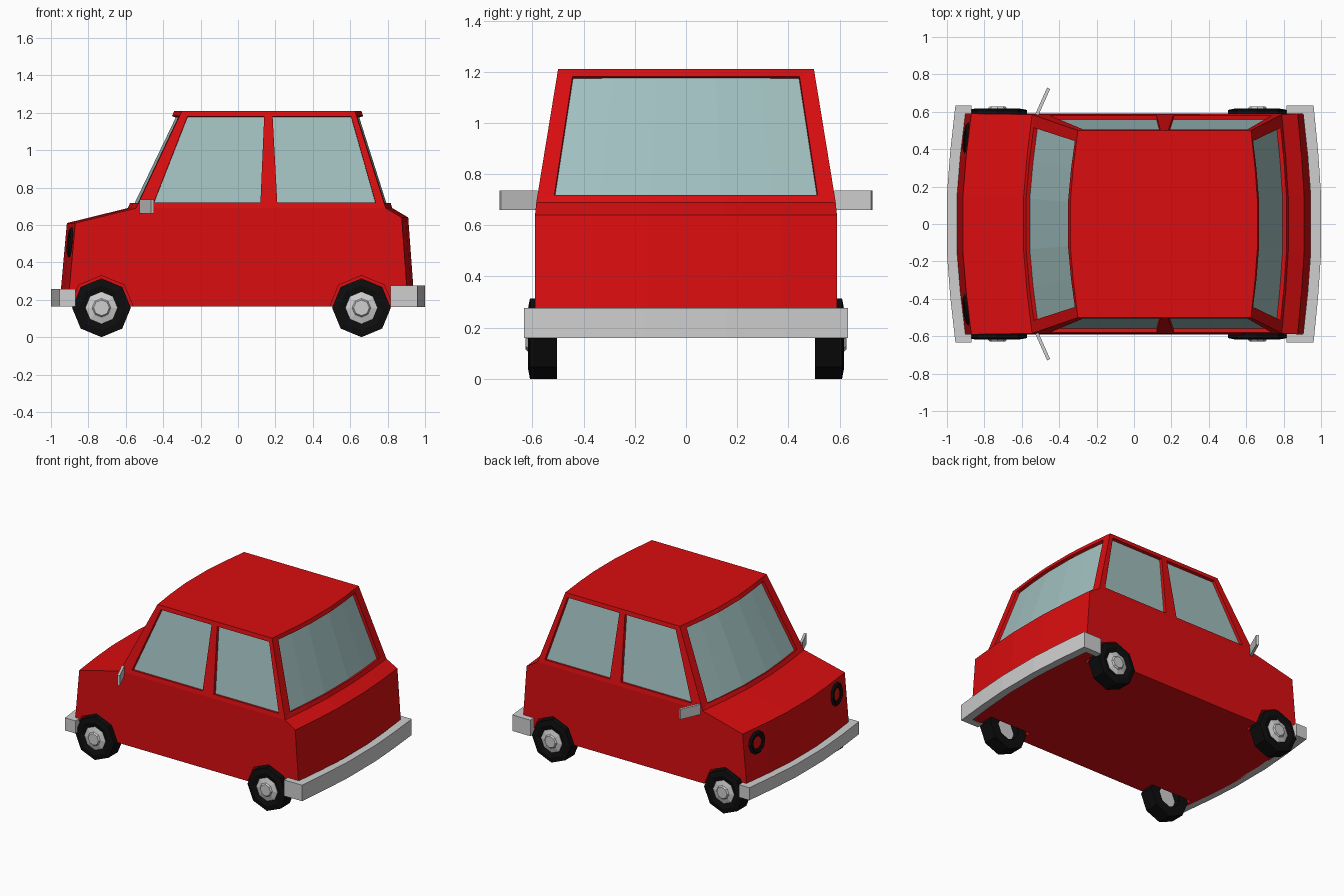
import bpy, bmesh, math
from mathutils import Vector

if "Cube" in bpy.data.objects:
    bpy.data.objects.remove(bpy.data.objects["Cube"])


def material(name, rgb):
    m = bpy.data.materials.new(name)
    m.diffuse_color = (*rgb, 1)
    m.use_nodes = True
    m.node_tree.nodes["Principled BSDF"].inputs["Base Color"].default_value = m.diffuse_color
    return m


RED = material("red paint", (0.70, 0.004, 0.005))
GLASS = material("pale blue glass", (0.36, 0.53, 0.53))
GREY = material("light grey metal", (0.62, 0.62, 0.62))
BLACK = material("black rubber", (0.004, 0.004, 0.004))


def finish(bm, name, *mats):
    bmesh.ops.remove_doubles(bm, verts=bm.verts, dist=1e-5)
    bmesh.ops.recalc_face_normals(bm, faces=bm.faces)
    me = bpy.data.meshes.new(name)
    bm.to_mesh(me)
    bm.free()
    ob = bpy.data.objects.new(name, me)
    bpy.context.collection.objects.link(ob)
    for m in mats:
        me.materials.append(m)
    return ob


# Shared bow of the nose, tail and bumpers: (fraction of half width, amount of sweep)
BOW = [(-1, 1), (-0.62, 0.4), (-0.25, 0), (0.25, 0), (0.62, 0.4), (1, 1)]
# Body profile: x and z on the centre line, half width, sweep at the side
ROWS = [(-0.955, 0.165, 0.59, 0.045), (-0.915, 0.61, 0.59, 0.045),
        (-0.59, 0.69, 0.585, 0.045), (-0.34, 1.21, 0.50, 0.04),
        (0.165, 1.21, 0.50, 0), (0.66, 1.21, 0.50, -0.035),
        (0.825, 0.69, 0.585, -0.035), (0.91, 0.64, 0.59, -0.035),
        (0.945, 0.165, 0.59, -0.035)]

# Body shell
bm = bmesh.new()
grid = [[bm.verts.new((x + s * t, w * f, z)) for f, t in BOW] for x, z, w, s in ROWS]
strips = []
for i in range(len(grid)):
    a, b = grid[i], grid[(i + 1) % len(grid)]
    strips.append([bm.faces.new((a[j], a[j + 1], b[j + 1], b[j])) for j in range(len(BOW) - 1)])
side_windows = []
for j, side in ((0, -1), (-1, 1)):
    pillar = bm.verts.new((0.165, side * 0.585, 0.69))
    g = [row[j] for row in grid]
    bm.faces.new((g[0], g[1], g[2], pillar, g[6], g[7], g[8]))
    front = bm.faces.new((g[2], pillar, g[4], g[3]))
    rear = bm.faces.new((pillar, g[6], g[5], g[4]))
    side_windows += [
        (front, side, [(-0.45, 0.72), (0.12, 0.72), (0.14, 1.18), (-0.27, 1.18)]),
        (rear, side, [(0.21, 0.72), (0.735, 0.72), (0.605, 1.18), (0.185, 1.18)])]
bmesh.ops.recalc_face_normals(bm, faces=bm.faces)


# Windows: framed by an inset, then sunk into the shell
def inset(faces, thickness, depth=0):
    bmesh.ops.inset_region(bm, faces=faces, thickness=thickness, depth=depth,
                           use_boundary=True, use_even_offset=True)


def sink(faces):
    bm.normal_update()
    inset(faces, 0, -0.022)
    for f in faces:
        f.material_index = 1


for strip in (strips[2], strips[5]):
    inset(strip, 0.03)
    for v in {v for f in strip for v in f.verts}:
        v.co.y *= 0.935
    sink(strip)
for face, side, corners in side_windows:
    inset([face], 0.03)
    for v in face.verts:
        x, z = min(corners, key=lambda c: math.hypot(c[0] - v.co.x, c[1] - v.co.z))
        v.co = (x, side * (0.585 - 0.085 * (z - 0.69) / 0.52), z)
    sink([face])
body = finish(bm, "body", RED, GLASS)


# Turned parts around a wheel axle
def lathe(name, profile, x, side, mat, radius_sides=8, closed=False):
    bm = bmesh.new()
    rings = []
    for y, r in profile:
        rings.append([bm.verts.new((x + r * math.cos(k * math.tau / radius_sides), side * y,
                                    0.157 + r * math.sin(k * math.tau / radius_sides)))
                      for k in range(radius_sides)])
    pairs = list(zip(rings, rings[1:])) + ([(rings[-1], rings[0])] if closed else [])
    for a, b in pairs:
        for k in range(radius_sides):
            n = (k + 1) % radius_sides
            bm.faces.new((a[k], a[n], b[n], b[k]))
    bmesh.ops.dissolve_degenerate(bm, dist=1e-6, edges=bm.edges)
    return finish(bm, name, mat)


TYRE = [(0.505, 0.085), (0.505, 0.157), (0.61, 0.157), (0.617, 0.12), (0.605, 0.083)]
HUB = [(0.55, 0), (0.55, 0.086), (0.608, 0.086), (0.618, 0.05), (0.628, 0.042), (0.628, 0)]
ARCH = [(0.48, 0), (0.48, 0.172), (0.7, 0.172), (0.7, 0)]
for end, x in (("front", -0.73), ("rear", 0.66)):
    for label, side in (("right", -1), ("left", 1)):
        # Wheel arch cut into the body
        cutter = lathe("arch_cutter", ARCH, x, side, RED)
        mod = body.modifiers.new("arch", 'BOOLEAN')
        mod.operation, mod.object, mod.solver = 'DIFFERENCE', cutter, 'EXACT'
        bpy.context.view_layer.objects.active = body
        bpy.ops.object.modifier_apply(modifier=mod.name)
        bpy.data.objects.remove(cutter)
        lathe(f"{end}_{label}_tyre", TYRE, x, side, BLACK, closed=True)
        lathe(f"{end}_{label}_hub", HUB, x, side, GREY)


# Bumpers: bowed bar with ends wrapped round the corners
def bumper(name, sign, corner, wrap, z0, z1):
    sweep = 1 - corner
    outer = [(wrap, -0.633)] + [(1 - sweep * t, 0.633 * f) for f, t in BOW] + [(wrap, 0.633)]
    inner = [(wrap, -0.585)] + [(0.945 - sweep * t, 0.585 * f) for f, t in BOW] + [(wrap, 0.585)]
    bm = bmesh.new()
    rings = [[bm.verts.new((sign * p[0], p[1], z)) for p, z in ((o, z0), (o, z1), (i, z1), (i, z0))]
             for o, i in zip(outer, inner)]
    for a, b in zip(rings, rings[1:]):
        for k in range(4):
            n = (k + 1) % 4
            bm.faces.new((a[k], a[n], b[n], b[k]))
    bm.faces.new(rings[0])
    bm.faces.new(rings[-1])
    finish(bm, name, GREY)


bumper("front_bumper", -1, 0.955, 0.87, 0.165, 0.257)
bumper("rear_bumper", 1, 0.96, 0.815, 0.16, 0.277)

for label, side in (("right", -1), ("left", 1)):
    # Headlight rings
    normal = Vector((-1, side * 0.115, 0.09))
    bpy.ops.mesh.primitive_torus_add(major_segments=10, minor_segments=5, major_radius=0.062,
                                     minor_radius=0.021, location=(-0.895, side * 0.46, 0.507),
                                     rotation=normal.to_track_quat('Z', 'Y').to_euler())
    ring = bpy.context.object
    ring.name = f"{label}_headlight_ring"
    ring.scale.z = 0.6
    ring.data.materials.append(BLACK)

    # Door mirrors
    bpy.ops.mesh.primitive_cube_add(size=1, location=(-0.488, side * 0.655, 0.698),
                                    rotation=(0, 0, -side * math.radians(24)))
    mirror = bpy.context.object
    mirror.name = f"{label}_door_mirror"
    mirror.scale = (0.018, 0.155, 0.075)
    mirror.data.materials.append(GREY)
